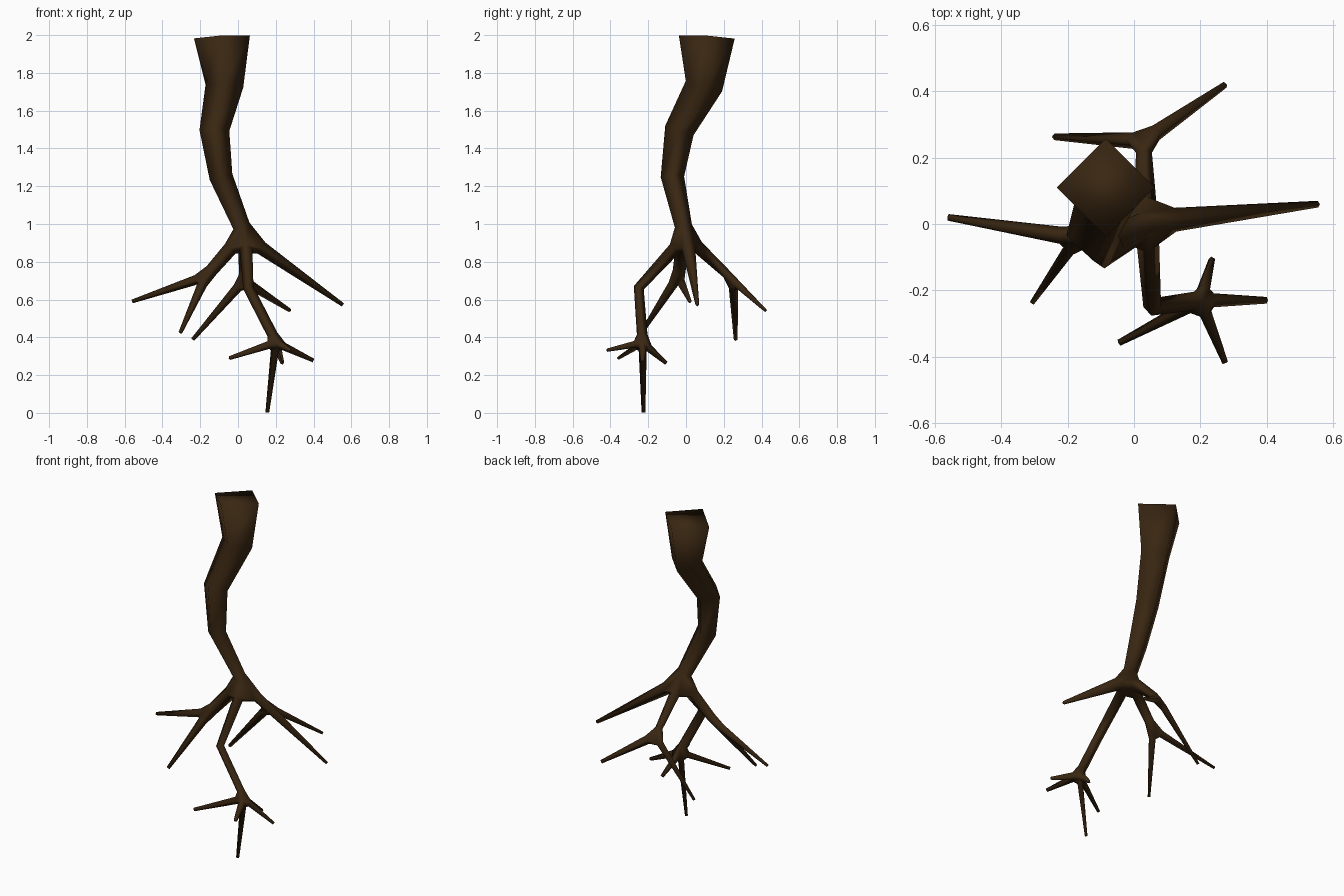
import bpy, bmesh, math
from mathutils import Vector

if "Cube" in bpy.data.objects:
    bpy.data.objects.remove(bpy.data.objects["Cube"])

bark = bpy.data.materials.new("dark brown bark")
bark.diffuse_color = (0.042, 0.020, 0.006, 1)
bark.use_nodes = True
bark.node_tree.nodes["Principled BSDF"].inputs["Base Color"].default_value = bark.diffuse_color
bm = bmesh.new()


def ring(centre, direction, r):
    """Four-sided cross-section with a corner towards the front."""
    d = direction.normalized()
    u = d.cross(Vector((0, 1, 0))).normalized()
    v = d.cross(u).normalized()
    return [bm.verts.new(centre + r * (u * math.cos(a) + v * math.sin(a)))
            for a in (i * math.pi / 2 for i in range(4))]


def tube(points, cap_start=False, cap_end=False):
    """Tapered tube through (x, y, z, radius) points; returns both end rings."""
    pos = [Vector(p[:3]) for p in points]
    rings = []
    for i, p in enumerate(points):
        d = Vector()
        if i > 0:
            d += (pos[i] - pos[i - 1]).normalized()
        if i < len(pos) - 1:
            d += (pos[i + 1] - pos[i]).normalized()
        rings.append(ring(pos[i], d, p[3]))
    for a, b in zip(rings, rings[1:]):
        for i in range(4):
            j = (i + 1) % 4
            bm.faces.new((a[i], a[j], b[j], b[i]))
    if cap_start:
        bm.faces.new(rings[0])
    if cap_end:
        bm.faces.new(rings[-1])
    return rings[0], rings[-1]


def knot(rings):
    """Join several open tube ends with a convex lump."""
    verts = [v for r in rings for v in r]
    bmesh.ops.convex_hull(bm, input=verts)
    sets = [set(r) for r in rings]
    inner = [f for f in {f for v in verts for f in v.link_faces}
             if any(set(f.verts) <= s for s in sets)]
    bmesh.ops.delete(bm, geom=inner, context='FACES_ONLY')


def fork(end_ring, node, tips, gap, r):
    """Split a branch at a node into thin tapered rootlets."""
    node, rings = Vector(node), [end_ring]
    for tip in tips:
        tip = Vector(tip)
        start = node + (tip - node).normalized() * gap
        rings.append(tube([(*start, r), (*tip, 0.010)], cap_end=True)[0])
    knot(rings)


# Main stem, wide at the top
_, stem_end = tube([(-.085, .11, 1.99, .148), (-.072, .095, 1.73, .100),
                    (-.125, -.035, 1.495, .079), (-.09, -.072, 1.25, .062),
                    (.018, -.014, .99, .046)], cap_start=True)

# Four main branches below the stem
right_start, _ = tube([(.125, .013, .872, .036), (.555, .06, .572, .010)], cap_end=True)
left_start, left_end = tube([(-.04, -.018, .87, .038), (-.14, -.036, .755, .034)])
back_start, back_end = tube([(.034, .06, .88, .034), (.03, .215, .735, .024)])
front_start, front_end = tube([(.042, -.06, .87, .034), (.055, -.25, .662, .028),
                               (.182, -.232, .415, .028)])
knot([stem_end, right_start, left_start, back_start, front_start])

# Rootlets at the branch ends
fork(left_end, (-.17, -.042, .722),
     [(-.56, .02, .59), (-.305, -.235, .425)], .055, .026)
fork(back_end, (.03, .25, .70),
     [(-.24, .263, .388), (.275, .42, .542)], .05, .025)
fork(front_end, (.20, -.23, .372),
     [(.40, -.23, .277), (-.045, -.358, .29), (.235, -.105, .263),
      (.275, -.418, .332), (.155, -.225, .002)], .045, .021)

bmesh.ops.recalc_face_normals(bm, faces=bm.faces[:])
for f in bm.faces:
    f.smooth = True
mesh = bpy.data.meshes.new("branching_root")
bm.to_mesh(mesh)
bm.free()
mesh.materials.append(bark)
root = bpy.data.objects.new("branching_root", mesh)
bpy.context.collection.objects.link(root)
